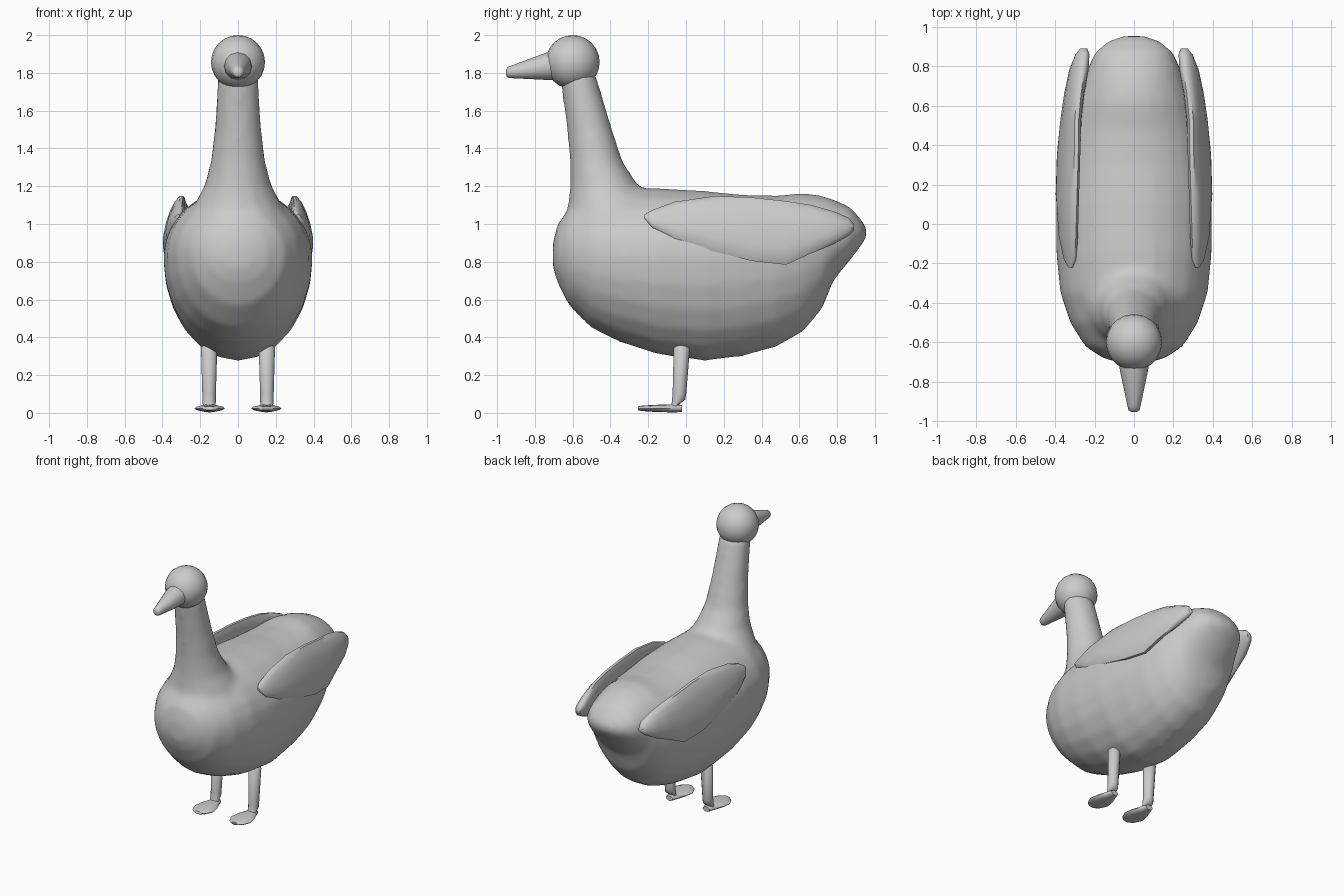
import bpy, bmesh
from math import sin, cos, pi
from mathutils import Vector


def loft(name, rings):
    """Skin a list of closed rings (lists of Vectors) and cap both ends."""
    bm = bmesh.new()
    loops = [[bm.verts.new(p) for p in r] for r in rings]
    n = len(loops[0])
    for a, b in zip(loops, loops[1:]):
        for i in range(n):
            j = (i + 1) % n
            bm.faces.new((a[i], a[j], b[j], b[i]))
    bm.faces.new(loops[0])
    bm.faces.new(loops[-1])
    bmesh.ops.recalc_face_normals(bm, faces=bm.faces)
    me = bpy.data.meshes.new(name)
    bm.to_mesh(me)
    bm.free()
    ob = bpy.data.objects.new(name, me)
    bpy.context.collection.objects.link(ob)
    return ob


def activate(ob):
    bpy.ops.object.select_all(action='DESELECT')
    ob.select_set(True)
    bpy.context.view_layer.objects.active = ob


def smooth(ob, degrees=50):
    activate(ob)
    bpy.ops.object.shade_smooth_by_angle(angle=degrees * pi / 180)


def apply(ob, kind, **settings):
    mod = ob.modifiers.new(kind.title(), kind)
    for k, v in settings.items():
        setattr(mod, k, v)
    activate(ob)
    bpy.ops.object.modifier_apply(modifier=mod.name)


def mirror_x(ob):
    apply(ob, 'MIRROR')


def oval(c, u, v, n=16):
    c, u, v = Vector(c), Vector(u), Vector(v)
    return [c + u * cos(2 * pi * i / n) + v * sin(2 * pi * i / n) for i in range(n)]


# Body: y, top z, widest z, bottom z, half width
body_sections = [
    (-0.705, 0.90, 0.83, 0.77, 0.07), (-0.68, 1.00, 0.84, 0.69, 0.16),
    (-0.62, 1.08, 0.84, 0.57, 0.25), (-0.50, 1.15, 0.84, 0.45, 0.325),
    (-0.35, 1.19, 0.83, 0.375, 0.375), (-0.15, 1.19, 0.82, 0.31, 0.395),
    (0.10, 1.175, 0.82, 0.275, 0.395), (0.30, 1.155, 0.83, 0.30, 0.375),
    (0.48, 1.15, 0.84, 0.35, 0.345), (0.62, 1.165, 0.86, 0.43, 0.305),
    (0.72, 1.15, 0.89, 0.55, 0.265), (0.78, 1.13, 0.92, 0.70, 0.24),
    (0.87, 1.09, 0.95, 0.81, 0.20), (0.93, 1.02, 0.95, 0.89, 0.13),
    (0.955, 0.98, 0.955, 0.93, 0.06)]


def body_ring(y, top, mid, bottom, w, n=24):
    ring = []
    for i in range(n):
        c, s = cos(2 * pi * i / n), sin(2 * pi * i / n)
        ring.append(Vector((w * c, y, mid + s * (top - mid if s > 0 else mid - bottom))))
    return ring


body = loft("body", [body_ring(*s) for s in body_sections])

# Neck: z, front y, back y, half width
neck_sections = [
    (0.95, -0.66, -0.10, 0.30), (1.10, -0.625, -0.17, 0.235), (1.20, -0.615, -0.25, 0.18),
    (1.33, -0.615, -0.335, 0.145), (1.50, -0.63, -0.39, 0.125),
    (1.65, -0.65, -0.435, 0.115), (1.80, -0.67, -0.48, 0.108)]
neck = loft("neck", [oval((0, (f + b) / 2, z), (w, 0, 0), (0, (b - f) / 2, 0))
                     for z, f, b, w in neck_sections])

# Blend the neck into the body
activate(body)
neck.select_set(True)
bpy.ops.object.join()
apply(body, 'REMESH', mode='VOXEL', voxel_size=0.025)
apply(body, 'SMOOTH', factor=0.5, iterations=5)
smooth(body)

# Head
bpy.ops.mesh.primitive_uv_sphere_add(segments=20, ring_count=12, radius=0.143,
                                     location=(0, -0.60, 1.857))
head = bpy.context.object
head.name = "head"
smooth(head)

# Beak: y, centre z, radius
beak = loft("beak", [oval((0, y, z), (r, 0, 0), (0, 0, r), 12) for y, z, r in
                     [(-0.66, 1.838, 0.078), (-0.74, 1.835, 0.072), (-0.92, 1.806, 0.034),
                      (-0.945, 1.803, 0.028), (-0.953, 1.802, 0.015)]])
smooth(beak)

# Wings: y, top z, bottom z, centre x, half thickness, inward lean of the top
wing_sections = [
    (-0.22, 1.05, 1.03, 0.322, 0.010, 0.005), (-0.18, 1.075, 0.98, 0.325, 0.025, 0.02),
    (-0.06, 1.12, 0.91, 0.333, 0.040, 0.03), (0.15, 1.152, 0.85, 0.338, 0.045, 0.04),
    (0.35, 1.145, 0.80, 0.332, 0.045, 0.04), (0.53, 1.125, 0.78, 0.320, 0.045, 0.03),
    (0.66, 1.105, 0.84, 0.303, 0.045, 0.025), (0.78, 1.07, 0.89, 0.280, 0.045, 0.02),
    (0.86, 1.035, 0.935, 0.262, 0.035, 0.01), (0.89, 1.00, 0.965, 0.255, 0.018, 0.0)]
wings = loft("wings", [oval((x, y, (t + b) / 2), (th, 0, 0), (-lean, 0, (t - b) / 2), 14)
                       for y, t, b, x, th, lean in wing_sections])
mirror_x(wings)
smooth(wings)

# Legs: y, z, radius, bending forward at the ankle
legs = loft("legs", [oval((0.153, y, z), (r, 0, 0), (0, r, dz), 12) for y, z, r, dz in
                     [(-0.022, 0.362, 0.025, 0), (-0.022, 0.345, 0.043, 0),
                      (-0.035, 0.10, 0.036, 0), (-0.04, 0.06, 0.036, 0.01),
                      (-0.06, 0.03, 0.03, 0.02)]])
mirror_x(legs)
smooth(legs)

# Webbed feet: y, half width, half thickness
feet = loft("feet", [oval((0.15, y, 0.024), (w, 0, 0), (0, 0, h), 12) for y, w, h in
                     [(-0.255, 0.03, 0.010), (-0.235, 0.055, 0.014), (-0.18, 0.08, 0.018),
                      (-0.12, 0.068, 0.020), (-0.06, 0.042, 0.022), (-0.02, 0.028, 0.018)]])
mirror_x(feet)
smooth(feet)
